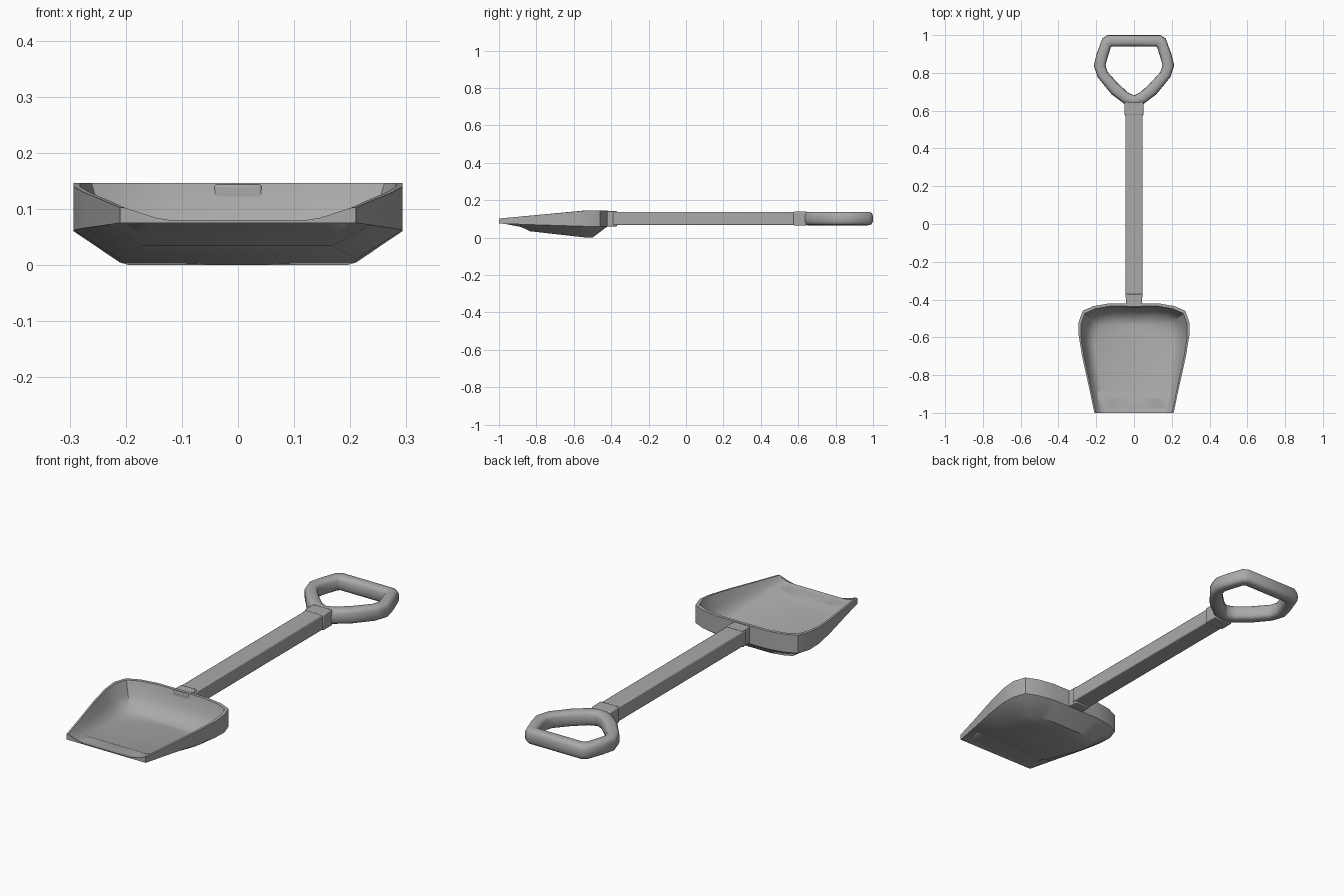
import bpy
import bmesh
import math

cube = bpy.data.objects.get("Cube")
if cube:
    bpy.data.objects.remove(cube)

grey = bpy.data.materials.new("grey_plastic")
GREY = (0.4, 0.4, 0.4, 1)
grey.diffuse_color = GREY
grey.use_nodes = True
grey.node_tree.nodes["Principled BSDF"].inputs["Base Color"].default_value = GREY


def interpolate(value, table):
    """Piecewise linear lookup in a list of (input, output) pairs."""
    for (a, fa), (b, fb) in zip(table, table[1:]):
        if value <= b:
            t = max(0, (value - a) / (b - a))
            return fa + (fb - fa) * t
    return table[-1][1]


def skin(name, rings, close_loop, angle):
    """Join half rings with quads and mirror the result across x."""
    bm = bmesh.new()
    grid = [[bm.verts.new(point) for point in ring] for ring in rings]
    if close_loop:
        grid.append(grid[0])
    for ring, following in zip(grid, grid[1:]):
        for i in range(len(ring) - 1):
            bm.faces.new((ring[i], ring[i + 1], following[i + 1], following[i]))
    bmesh.ops.remove_doubles(bm, verts=bm.verts, dist=0.0005)
    bmesh.ops.recalc_face_normals(bm, faces=bm.faces)
    mesh = bpy.data.meshes.new(name)
    bm.to_mesh(mesh)
    bm.free()
    mesh.materials.append(grey)
    obj = bpy.data.objects.new(name, mesh)
    bpy.context.collection.objects.link(obj)
    mirror = obj.modifiers.new("mirror", "MIRROR")
    mirror.use_clip = True
    smooth(obj, angle)


def smooth(obj, angle):
    bpy.ops.object.select_all(action="DESELECT")
    obj.select_set(True)
    bpy.context.view_layer.objects.active = obj
    bpy.ops.object.shade_smooth_by_angle(angle=math.radians(angle))


def block(name, half_width, y_range, z_range, bevel):
    """Box with softened edges, centred on x."""
    (y0, y1), (z0, z1) = y_range, z_range
    bpy.ops.mesh.primitive_cube_add(size=1, location=(0, (y0 + y1) / 2, (z0 + z1) / 2))
    obj = bpy.context.object
    obj.name = name
    obj.scale = (half_width * 2, y1 - y0, z1 - z0)
    bpy.ops.object.transform_apply(location=False, rotation=False, scale=True)
    obj.data.materials.append(grey)
    soften = obj.modifiers.new("soft_edges", "BEVEL")
    soften.width = bevel
    soften.segments = 2
    smooth(obj, 40)


# Scoop: half outline from the middle of the lip round to the middle of the back
outline = [(0, -1), (0.15, -1), (0.21, -1), (0.235, -0.88), (0.275, -0.7),
           (0.293, -0.59), (0.293, -0.52), (0.272, -0.46), (0.215, -0.435),
           (0.13, -0.42), (0, -0.42)]
LIP = 0.08
under_slope = [(-0.92, 0.075), (-0.85, 0.036), (-0.53, 0)]
floor_slope = [(-1, LIP), (-0.85, 0.05), (-0.53, 0.018)]
side_slope = [(-1, 0.075), (-0.52, 0.06)]
rim_slope = [(-1, 0.102), (-0.52, 0.146)]


def rim_height(x, y):
    if y == -1 and x < 0.2:
        return LIP
    return interpolate(y, rim_slope)


def inner_ring(x_scale, y_scale, depth):
    ring = []
    for x, y in outline:
        new_y = -1 + (y + 1) * y_scale
        top = rim_height(x, y)
        low = interpolate(new_y, floor_slope)
        ring.append((x * x_scale, new_y, top + (low - top) * depth))
    return ring


def centre_line(ring):
    return [(0, y, z) for x, y, z in ring]


underside = []
for x, y in outline:
    under_y = -0.92 + (y + 1) * 0.724
    underside.append((x * 0.72, under_y, interpolate(under_y, under_slope)))
side = [(x, y, interpolate(y, side_slope)) for x, y in outline]
rim = [(x, y, rim_height(x, y)) for x, y in outline]
inner_floor = inner_ring(0.7, 0.83, 1)
skin("scoop", [centre_line(underside), underside, side, rim,
               inner_ring(0.96, 0.975, 0), inner_ring(0.89, 0.95, 0.5),
               inner_ring(0.81, 0.9, 0.85), inner_floor,
               centre_line(inner_floor)], False, 35)

# Shaft with its two collars
block("shaft", 0.046, (-0.39, 0.62), (0.067, 0.137), 0.005)
block("scoop_collar", 0.042, (-0.44, -0.37), (0.06, 0.143), 0.004)
block("grip_collar", 0.05, (0.575, 0.645), (0.064, 0.14), 0.005)

# Grip: outer and inner half outlines joined by a rounded section
outer = [(0, 1), (0.14, 1), (0.168, 0.982), (0.198, 0.9), (0.213, 0.84),
         (0.193, 0.778), (0.118, 0.686), (0.05, 0.635), (0, 0.622)]
inner = [(0, 0.94), (0.117, 0.94), (0.123, 0.935), (0.14, 0.88), (0.151, 0.84),
         (0.14, 0.805), (0.09, 0.75), (0.035, 0.698), (0, 0.68)]


def soft(value):
    return math.copysign(abs(value) ** 0.7, value)


SIDES = 16
grip_rings = []
for k in range(SIDES):
    turn = math.tau * k / SIDES
    t = (1 + soft(math.cos(turn))) / 2
    z = 0.102 + 0.036 * soft(math.sin(turn))
    grip_rings.append([(ix + (ox - ix) * t, iy + (oy - iy) * t, z)
                       for (ox, oy), (ix, iy) in zip(outer, inner)])
skin("grip", grip_rings, True, 40)
